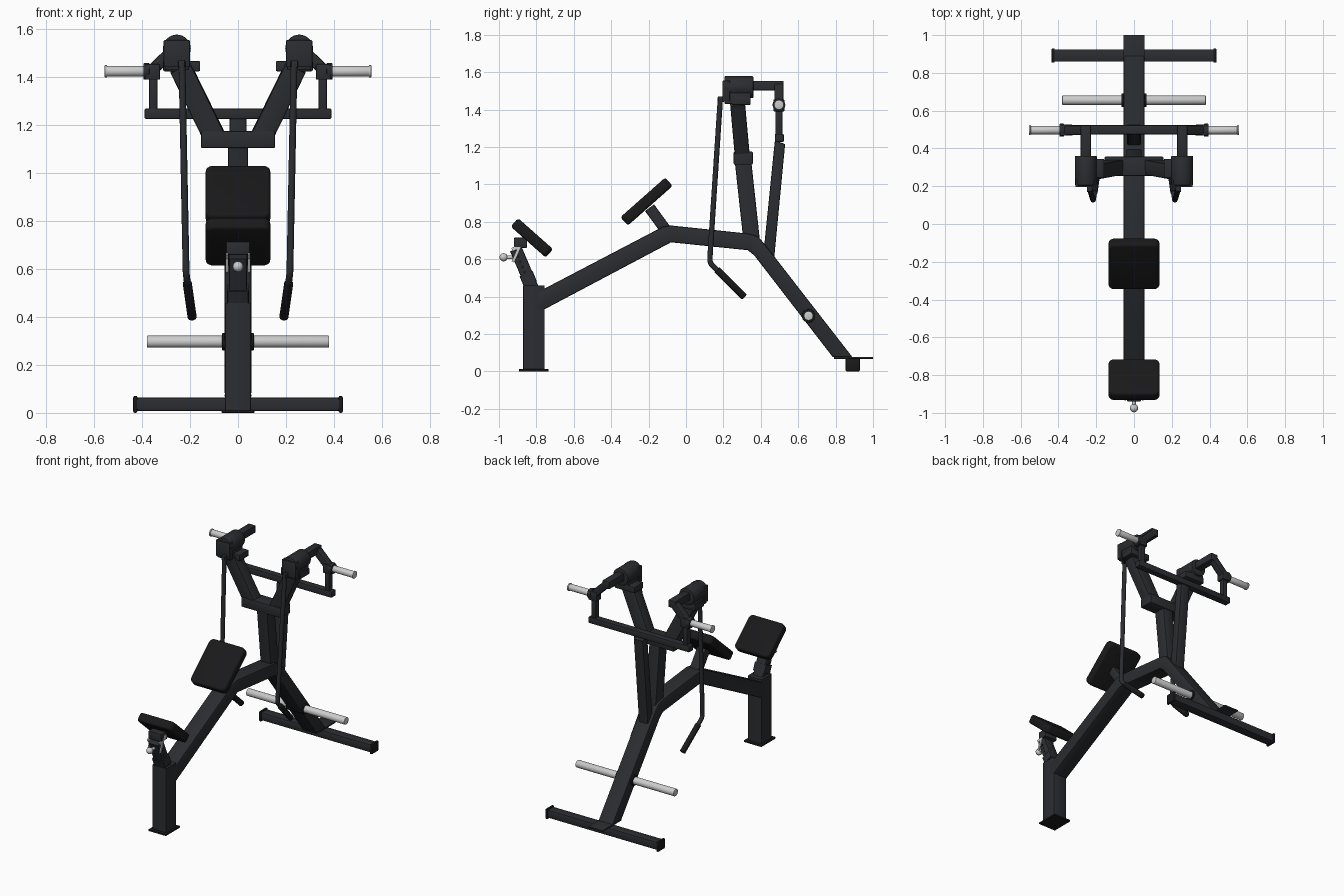
import bpy, bmesh, math
from mathutils import Vector, Matrix

if "Cube" in bpy.data.objects:
    bpy.data.objects.remove(bpy.data.objects["Cube"])


def material(name, rgb):
    m = bpy.data.materials.new(name)
    m.diffuse_color = (*rgb, 1)
    m.use_nodes = True
    m.node_tree.nodes["Principled BSDF"].inputs["Base Color"].default_value = m.diffuse_color
    return m


FRAME = material("frame_paint", (0.024, 0.026, 0.030))
BLACK = material("black_rubber", (0.010, 0.010, 0.011))
STEEL = material("bright_steel", (0.62, 0.62, 0.63))


def finish(name, bm, mat, matrix=None):
    bmesh.ops.recalc_face_normals(bm, faces=bm.faces)
    if matrix:
        bm.transform(matrix)
    me = bpy.data.meshes.new(name)
    bm.to_mesh(me)
    bm.free()
    me.shade_smooth()
    me.set_sharp_from_angle(angle=math.radians(35))
    me.materials.append(mat)
    ob = bpy.data.objects.new(name, me)
    bpy.context.collection.objects.link(ob)
    return ob


def bevel(bm, edges, r, seg=2):
    bmesh.ops.bevel(bm, geom=edges, offset=r, segments=seg, profile=0.5, affect='EDGES')


def cube(size):
    bm = bmesh.new()
    bmesh.ops.create_cube(bm, size=1)
    bmesh.ops.scale(bm, vec=size, verts=bm.verts)
    return bm


def box(name, lo, hi, mat=FRAME, r=0.006):
    lo, hi = Vector(lo), Vector(hi)
    bm = cube(hi - lo)
    if r:
        bevel(bm, bm.edges[:], r)
    return finish(name, bm, mat, Matrix.Translation((lo + hi) / 2))


def aim(p0, p1):
    """Frame at the middle of p0-p1, z along the line, x kept sideways."""
    p0, p1 = Vector(p0), Vector(p1)
    z = (p1 - p0).normalized()
    ref = Vector((0, 1, 0)) if abs(z.x) > 0.9 else Vector((1, 0, 0))
    x = (ref - z * ref.dot(z)).normalized()
    rot = Matrix((x, z.cross(x), z)).transposed().to_4x4()
    return Matrix.Translation((p0 + p1) / 2) @ rot, (p1 - p0).length


def beam(name, p0, p1, w, d, mat=FRAME, r=0.008):
    m, length = aim(p0, p1)
    bm = cube((w, d, length))
    bevel(bm, [e for e in bm.edges if abs(e.verts[0].co.z - e.verts[1].co.z) > 1e-4], r)
    return finish(name, bm, mat, m)


def rod(name, p0, p1, r, mat=STEEL, edge=0.003, sides=24):
    m, length = aim(p0, p1)
    bm = bmesh.new()
    bmesh.ops.create_cone(bm, cap_ends=True, segments=sides, radius1=r, radius2=r, depth=length)
    if edge:
        bevel(bm, [e for e in bm.edges if abs(e.verts[0].co.z - e.verts[1].co.z) < 1e-5], edge)
    return finish(name, bm, mat, m)


def pad(name, centre, angle, width, length, thick):
    bm = cube((width, length, thick))
    bevel(bm, [e for e in bm.edges if abs(e.verts[0].co.z - e.verts[1].co.z) > 1e-4], 0.03, 5)
    bevel(bm, [e for e in bm.edges if abs(e.verts[0].co.z - e.verts[1].co.z) < 1e-5], 0.014, 3)
    return finish(name, bm, BLACK, Matrix.Translation(centre) @ Matrix.Rotation(math.radians(angle), 4, 'X'))


def side_profile(name, pts, half, mat=FRAME, r=0.008):
    bm = bmesh.new()
    f = bm.faces.new([bm.verts.new((-half, y, z)) for y, z in pts])
    ext = bmesh.ops.extrude_face_region(bm, geom=[f])
    bmesh.ops.translate(bm, vec=(2 * half, 0, 0),
                        verts=[v for v in ext['geom'] if isinstance(v, bmesh.types.BMVert)])
    if r:
        bevel(bm, [e for e in bm.edges if abs(e.verts[0].co.x - e.verts[1].co.x) < 1e-5], r)
    return finish(name, bm, mat)


def tube(name, pts, r, mat=FRAME):
    cu = bpy.data.curves.new(name, 'CURVE')
    cu.dimensions = '3D'
    cu.bevel_depth, cu.bevel_resolution, cu.use_fill_caps = r, 4, True
    sp = cu.splines.new('POLY')
    sp.points.add(len(pts) - 1)
    for p, co in zip(sp.points, pts):
        p.co = (*co, 1)
    cu.materials.append(mat)
    ob = bpy.data.objects.new(name, cu)
    bpy.context.collection.objects.link(ob)
    return ob


# Front post and bent main frame
box("front_foot_plate", (-0.068, -0.893, 0), (0.068, -0.735, 0.012), BLACK, 0.002)
beam("front_post", (0, -0.813, 0.01), (0, -0.813, 0.458), 0.11, 0.115)
side_profile("main_frame", [(-0.80, 0.325), (-0.76, 0.33), (-0.08, 0.69), (0.33, 0.648), (0.365, 0.62),
                            (0.785, 0.076), (0.89, 0.076), (0.425, 0.675), (0.385, 0.722), (0.33, 0.737),
                            (-0.08, 0.78), (-0.125, 0.773), (-0.80, 0.42)], 0.056)

# Rear foot
box("rear_foot_plate", (-0.056, 0.79, 0.067), (0.056, 1.0, 0.077), FRAME, 0.002)
beam("rear_foot_bar", (-0.425, 0.892, 0.036), (0.425, 0.892, 0.036), 0.066, 0.056)
for s, side in ((-1, "left"), (1, "right")):
    box(side + "_foot_cap", (min(s * 0.42, s * 0.437), 0.854, 0), (max(s * 0.42, s * 0.437), 0.930, 0.071),
        BLACK, 0.006)

# Plate storage bar
rod("storage_bar", (-0.38, 0.655, 0.297), (0.38, 0.655, 0.297), 0.025)
rod("storage_collar", (-0.066, 0.655, 0.297), (0.066, 0.655, 0.297), 0.036, BLACK)

# Seat, its sliding post and pin
pad("seat", (0, -0.824, 0.714), -41.5, 0.27, 0.25, 0.06)
beam("seat_post", (0, -0.81, 0.42), (0, -0.91, 0.655), 0.075, 0.066)
beam("seat_sleeve", (0, -0.833, 0.47), (0, -0.855, 0.522), 0.09, 0.075)
box("seat_bracket", (-0.05, -0.92, 0.66), (0.05, -0.85, 0.715), FRAME, 0.004)
for s, side in ((-1, "left"), (1, "right")):
    x = s * 0.046
    beam(side + "_seat_link", (x, -0.875, 0.70), (x, -0.925, 0.585), 0.008, 0.016, STEEL, 0.001)
    beam(side + "_seat_strut", (x, -0.93, 0.65), (x, -0.86, 0.685), 0.008, 0.02, STEEL, 0.001)
    for i in range(4):
        y, z = -0.862 - i * 0.012, 0.53 + i * 0.028
        rod(side + "_seat_hole", (s * 0.036, y, z), (s * 0.0385, y, z), 0.008, BLACK, 0, 12)
rod("seat_pin", (0, -0.89, 0.61), (0, -0.975, 0.61), 0.010)
bm = bmesh.new()
bmesh.ops.create_uvsphere(bm, u_segments=20, v_segments=12, radius=0.022)
finish("seat_pin_knob", bm, STEEL, Matrix.Translation((0, -0.975, 0.61)))

# Chest pad and bracket
pad("chest_pad", (0, -0.211, 0.908), 41.5, 0.27, 0.32, 0.06)
beam("chest_pad_post", (0, -0.10, 0.745), (0, -0.195, 0.875), 0.07, 0.06)

# Centre uprights and cross members
beam("front_upright", (0, 0.352, 0.69), (0, 0.303, 1.14), 0.082, 0.088)
box("upright_crosshead", (-0.155, 0.255, 1.105), (0.155, 0.357, 1.175))
side_profile("rear_upright", [(0.412, 0.61), (0.47, 0.59), (0.530, 1.215), (0.485, 1.232), (0.474, 1.225)], 0.036)
box("rear_crossbar", (-0.39, 0.475, 1.226), (0.39, 0.523, 1.270))

# Mirrored pivots, weight arms and handles
for s, side in ((-1, "left"), (1, "right")):
    def sbox(name, lo, hi, mat=FRAME, r=0.005):
        a, b = sorted((s * lo[0], s * hi[0]))
        return box(side + name, (a, *lo[1:]), (b, *hi[1:]), mat, r)

    beam(side + "_v_arm", (s * 0.088, 0.303, 1.13), (s * 0.24, 0.275, 1.44), 0.092, 0.08)
    sbox("_pivot_plate", (0.158, 0.245, 1.425), (0.312, 0.345, 1.468))
    sbox("_pivot_front_block", (0.2, 0.195, 1.442), (0.31, 0.235, 1.555))
    sbox("_pivot_saddle", (0.205, 0.205, 1.43), (0.305, 0.345, 1.49))
    rod(side + "_pivot_housing", (s * 0.255, 0.205, 1.52), (s * 0.255, 0.36, 1.52), 0.058, FRAME, 0.004, 32)
    sbox("_pivot_arm", (0.228, 0.34, 1.502), (0.282, 0.522, 1.553))
    beam(side + "_weight_arm", (s * 0.25, 0.497, 1.535), (s * 0.36, 0.497, 1.428), 0.048, 0.05)
    sbox("_weight_block", (0.325, 0.468, 1.39), (0.387, 0.526, 1.455))
    sbox("_stop_link", (0.336, 0.478, 1.26), (0.371, 0.516, 1.40))
    rod(side + "_weight_collar", (s * 0.37, 0.497, 1.425), (s * 0.395, 0.497, 1.425), 0.034, FRAME)
    rod(side + "_weight_peg", (s * 0.38, 0.497, 1.425), (s * 0.553, 0.497, 1.425), 0.022)
    rod(side + "_weight_peg_end", (s * 0.546, 0.497, 1.425), (s * 0.556, 0.497, 1.425), 0.026)

    # Handle lever with bent end and rubber grip
    sbox("_handle_mount", (0.222, 0.17, 1.44), (0.25, 0.205, 1.47), FRAME, 0.003)
    tube(side + "_handle", [(s * 0.234, 0.184, 1.465), (s * 0.217, 0.128, 0.61), (s * 0.2165, 0.128, 0.59),
                            (s * 0.215, 0.135, 0.573), (s * 0.213, 0.15, 0.557), (s * 0.205, 0.20, 0.51)], 0.0145)
    rod(side + "_grip", (s * 0.212, 0.165, 0.543), (s * 0.191, 0.312, 0.398), 0.019, BLACK)
